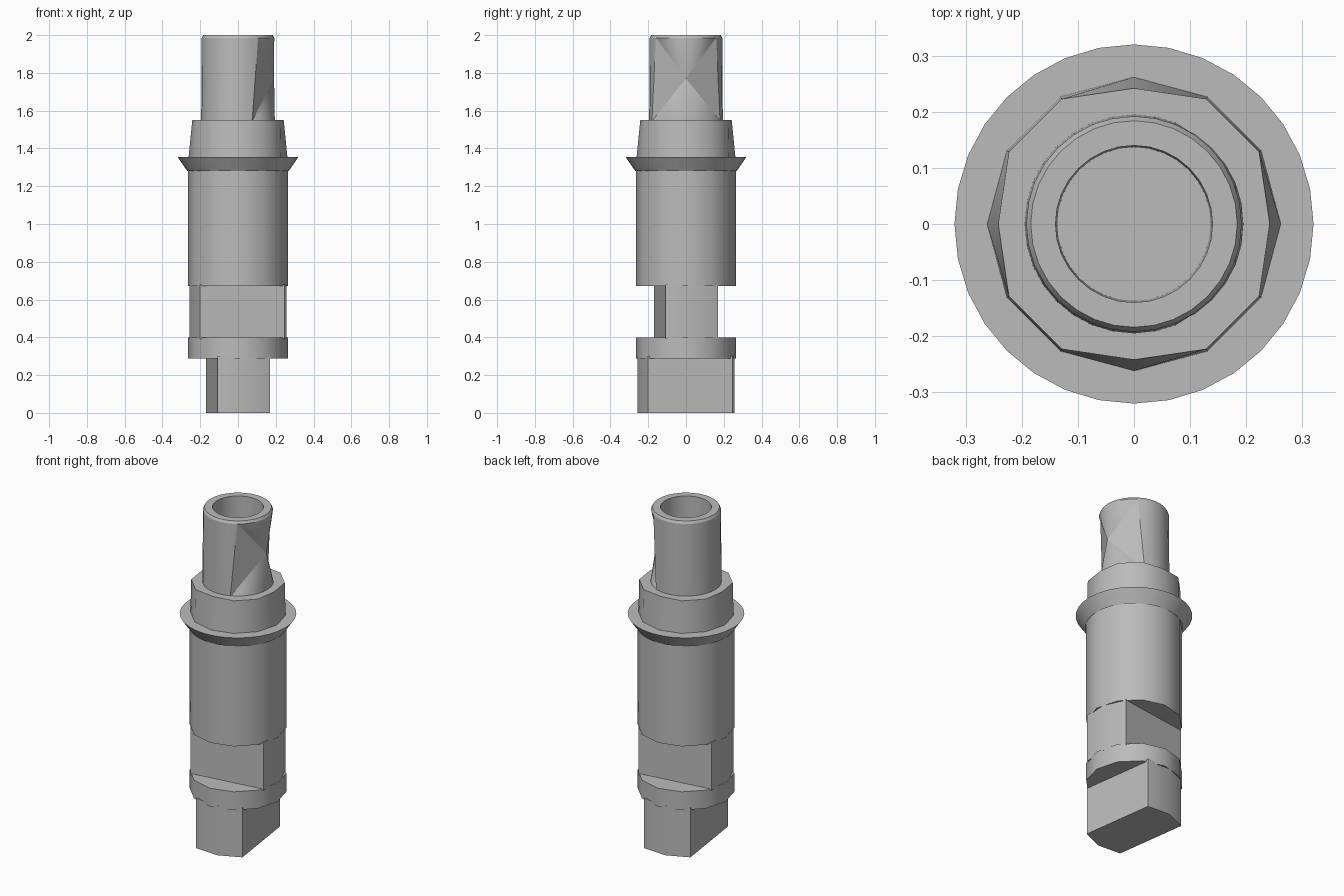
import bpy, bmesh
from math import sin, cos, radians, tau

cube = bpy.data.objects.get("Cube")
if cube:
    bpy.data.objects.remove(cube, do_unlink=True)

steel = bpy.data.materials.new("brushed_grey_metal")
steel.use_nodes = True
GREY = (0.5, 0.5, 0.5, 1)
steel.diffuse_color = GREY
steel.node_tree.nodes["Principled BSDF"].inputs["Base Color"].default_value = GREY


def ring(bm, points, z):
    return [bm.verts.new((x, y, z)) for x, y in points]


def circle(r, n):
    return [(r * cos(tau * i / n), r * sin(tau * i / n)) for i in range(n)]


def bridge(bm, a, b, skip=()):
    n = len(a)
    for i in range(n):
        if i not in skip:
            j = (i + 1) % n
            bm.faces.new((a[i], a[j], b[j], b[i]))


def finish(name, bm, angle):
    bmesh.ops.recalc_face_normals(bm, faces=bm.faces)
    mesh = bpy.data.meshes.new(name)
    bm.to_mesh(mesh)
    bm.free()
    mesh.materials.append(steel)
    ob = bpy.data.objects.new(name, mesh)
    bpy.context.collection.objects.link(ob)
    bpy.ops.object.select_all(action="DESELECT")
    ob.select_set(True)
    bpy.context.view_layer.objects.active = ob
    bpy.ops.object.shade_smooth_by_angle(angle=radians(angle))
    return ob


def loft(name, sections, caps=(True, True), angle=35):
    """Skin a stack of (outline, height) sections."""
    bm = bmesh.new()
    rings = [ring(bm, p, z) for p, z in sections]
    for a, b in zip(rings, rings[1:]):
        bridge(bm, a, b)
    for cap, end in zip(caps, (rings[0], rings[-1])):
        if cap:
            bm.faces.new(end)
    return finish(name, bm, angle)


# Slab outline with two-fold symmetry, used for both flatted sections
half = [(-0.2, -0.17), (0.247, -0.108), (0.257, 0.04)]
slab = half + [(-x, -y) for x, y in half]
turned_slab = [(-y, x) for x, y in slab]

loft("lower_drive_tang", [(turned_slab, 0), (turned_slab, 0.3)])
loft("collar", [(circle(0.266, 12), 0.287), (circle(0.266, 12), 0.398)])
loft("flatted_waist", [(slab, 0.39), (slab, 0.68)])
loft("main_barrel", [(circle(0.266, 12), 0.673), (circle(0.266, 12), 1.3)])
loft("flange", [(circle(0.268, 32), 1.28), (circle(0.32, 32), 1.355),
                (circle(0.24, 32), 1.355)], caps=(False, False))

# Shoulder: its top is pulled in only at the four main directions
shoulder_top = [(x * k, y * k) for i, (x, y) in enumerate(circle(0.26, 12))
                for k in [0.94 if i % 3 == 0 else 1.0]]
shoulder_top = [(x * 0.99, y * 0.99) for x, y in shoulder_top]
loft("shoulder", [(circle(0.262, 12), 1.35), (shoulder_top, 1.55),
                  (circle(0.17, 12), 1.55)], caps=(False, False))

# Hollow post with a faceted notch on its left side
N = 32
LOW, HIGH = 6, 5
bm = bmesh.new()
base = ring(bm, circle(0.195, N), 1.545)
top = ring(bm, circle(0.192, N), 1.985)
rim = ring(bm, circle(0.184, N), 2.0)
mouth = ring(bm, circle(0.14, N), 2.0)
floor = ring(bm, circle(0.137, N), 1.45)
bridge(bm, base, top, skip=[i % N for i in range(-LOW, LOW)])
for a, b in ((top, rim), (rim, mouth), (mouth, floor)):
    bridge(bm, a, b)
bm.faces.new(floor)
apex = bm.verts.new((0.191, 0, 1.77))
for loop, span in ((base, LOW), (top, HIGH)):
    for i in range(-span, span):
        bm.faces.new((loop[i], loop[i + 1], apex))
for s in (-1, 1):
    bm.faces.new((base[s * LOW], top[s * HIGH], apex))
    bm.faces.new((base[s * LOW], top[s * LOW], top[s * HIGH]))
finish("hollow_post", bm, 20)
